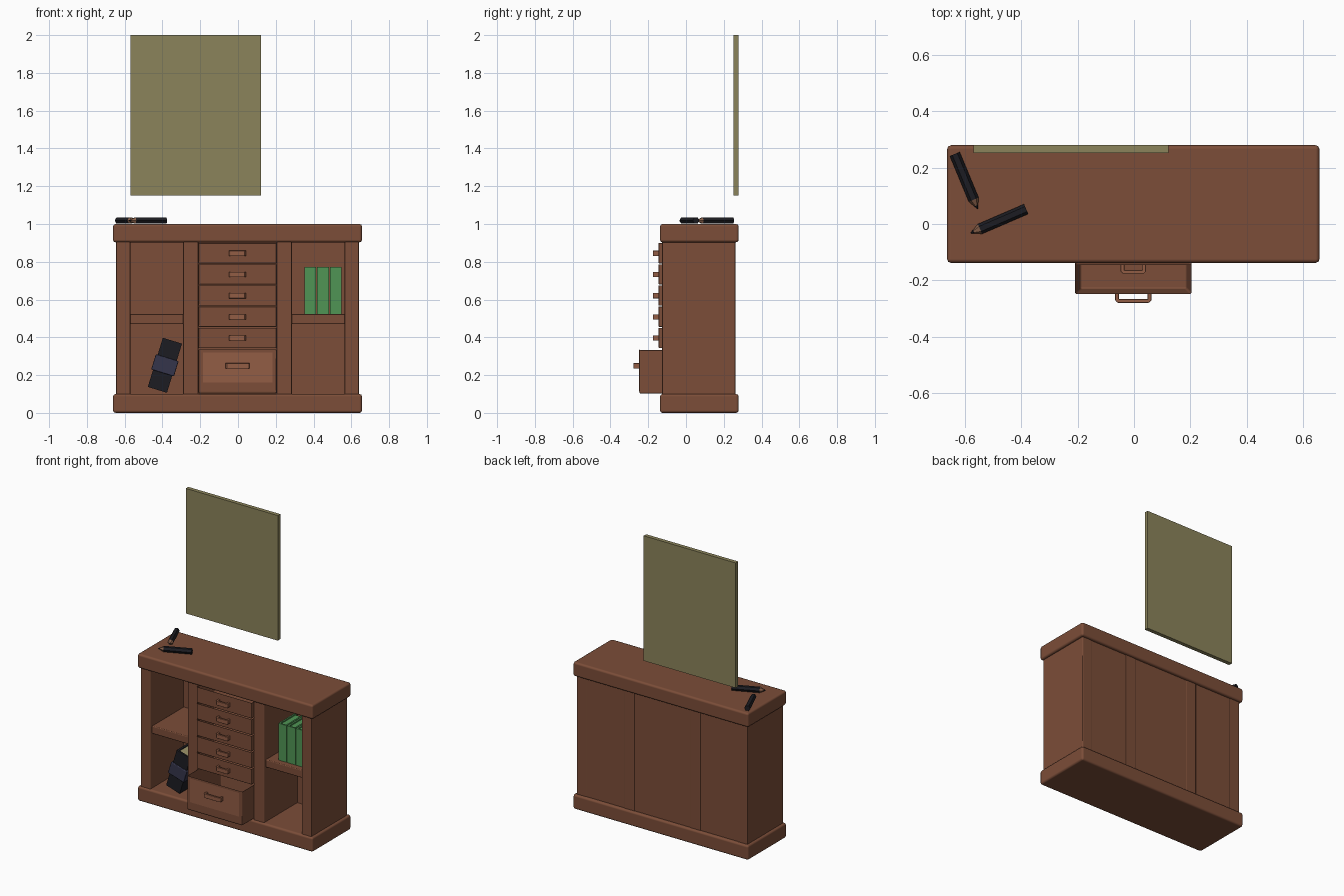
import bpy, bmesh, math
from mathutils import Vector

if "Cube" in bpy.data.objects:
    bpy.data.objects.remove(bpy.data.objects["Cube"])


def material(name, rgb):
    m = bpy.data.materials.new(name)
    m.diffuse_color = (*rgb, 1)
    m.use_nodes = True
    m.node_tree.nodes["Principled BSDF"].inputs["Base Color"].default_value = m.diffuse_color
    return m


WOOD = material("wood", (0.20, 0.075, 0.04))
LIGHT = material("light_wood", (0.29, 0.11, 0.06))
GREEN = material("green_cover", (0.08, 0.30, 0.09))
BLACK = material("black", (0.012, 0.012, 0.016))
PURPLE = material("dark_strap", (0.035, 0.035, 0.07))
OLIVE = material("olive", (0.26, 0.23, 0.105))
PAPER = material("paper", (0.33, 0.29, 0.14))
TIP = material("bare_wood", (0.25, 0.12, 0.07))


def finish(name, bm, mats, bevel=0.0, segments=2):
    bmesh.ops.recalc_face_normals(bm, faces=bm.faces)
    me = bpy.data.meshes.new(name)
    bm.to_mesh(me)
    bm.free()
    for m in mats:
        me.materials.append(m)
    ob = bpy.data.objects.new(name, me)
    bpy.context.collection.objects.link(ob)
    if bevel:
        for p in me.polygons:
            p.use_smooth = True
        mod = ob.modifiers.new("bevel", 'BEVEL')
        mod.width, mod.segments = bevel, segments
        mod.limit_method = 'ANGLE'
        mod.harden_normals = True
    return ob


def box_bm(x, y, z):
    bm = bmesh.new()
    bmesh.ops.create_cube(bm, size=1)
    for v in bm.verts:
        v.co = [(r[0] + r[1]) / 2 + c * (r[1] - r[0]) for r, c in zip((x, y, z), v.co)]
    return bm


def box(name, x, y, z, mat=WOOD, bevel=0.0):
    return finish(name, box_bm(x, y, z), [mat], bevel)


def prism(name, outline, z0, z1, mat, bevel=0.0):
    bm = bmesh.new()
    face = bm.faces.new([bm.verts.new((px, py, z0)) for px, py in outline])
    ext = bmesh.ops.extrude_face_region(bm, geom=[face])
    for v in ext["geom"]:
        if isinstance(v, bmesh.types.BMVert):
            v.co.z = z1
    return finish(name, bm, [mat], bevel)


# Carcass: plinth, top, uprights, back panels, shelves
box("plinth", (-0.662, 0.657), (-0.138, 0.279), (0, 0.10), bevel=0.014)
box("top_slab", (-0.662, 0.657), (-0.138, 0.279), (0.903, 1.0), bevel=0.014)
for name, x in (("left_side", (-0.645, -0.57)), ("left_divider", (-0.29, -0.21)),
                ("right_divider", (0.205, 0.285)), ("right_side", (0.565, 0.64))):
    box(name, x, (-0.126, 0.262), (0.09, 0.91), bevel=0.006)
for name, x in (("left", (-0.575, -0.285)), ("middle", (-0.215, 0.21)), ("right", (0.28, 0.57))):
    box(name + "_back_panel", x, (0.23, 0.259), (0.09, 0.91))
box("left_shelf", (-0.572, -0.288), (-0.11, 0.235), (0.47, 0.523), bevel=0.006)
box("right_shelf", (0.283, 0.567), (-0.11, 0.235), (0.47, 0.523), bevel=0.006)


# Drawers: hollow box with a U-shaped pull
def drawer(name, y, z, half, handle_z, panel=False):
    bm = box_bm((-0.209, 0.204), (y, y + 0.36), z)
    top = max(bm.faces, key=lambda f: f.calc_center_median().z)
    bmesh.ops.inset_region(bm, faces=[top], thickness=0.025)
    for v in top.verts:
        v.co.z = z[0] + 0.02
    if panel:
        front = min(bm.faces, key=lambda f: f.calc_center_median().y)
        bmesh.ops.inset_region(bm, faces=[front], thickness=0.032)
        front.material_index = 1
        for v in front.verts:
            v.co.z += 0.035 if v.co.z < 0.22 else 0.005
    finish(name, bm, [WOOD, LIGHT], 0.004 if not panel else 0.008)
    t, d, c = 0.013, 0.031, -0.0025
    u = [(c - half, y + 0.002), (c - half, y - d + 0.008), (c - half + 0.008, y - d),
         (c + half - 0.008, y - d), (c + half, y - d + 0.008), (c + half, y + 0.002),
         (c + half - t, y + 0.002), (c + half - t, y - d + t),
         (c - half + t, y - d + t), (c - half + t, y + 0.002)]
    prism(name + "_pull", u, handle_z - 0.014, handle_z + 0.014, LIGHT, 0.002)


for i in range(5):
    z0 = 0.342 + i * 0.1122
    drawer(f"drawer_{i + 1}", -0.145, (z0 + 0.001, z0 + 0.1105), 0.045, z0 + 0.054)
drawer("open_drawer", -0.248, (0.102, 0.338), 0.064, 0.249, panel=True)


# Books: wrap-around cover with recessed pages
def book(name, x, y, z, cover, paper, t):
    (a, b), (f, k) = x, y
    outline = [(a, k), (a, f), (b, f), (b, k), (b - t, k), (b - t, f + t), (a + t, f + t), (a + t, k)]
    c = prism(name + "_cover", outline, z[0], z[1], cover)
    p = box(name + "_pages", (a + t, b - t), (f + t, k - 0.008), (z[0] + 0.008, z[1] - 0.008), paper)
    return [c, p]


for i in range(3):
    x0 = 0.352 + i * 0.067
    book(f"green_book_{i + 1}", (x0, x0 + 0.062), (-0.07, 0.11), (0.523, 0.773), GREEN, GREEN, 0.01)

# Leaning book with a strap, modelled about its own centre
leaning = book("leaning_book", (-0.053, 0.053), (-0.09, 0.10), (-0.136, 0.136), BLACK, PAPER, 0.012)
leaning.append(box("book_strap", (-0.063, 0.063), (-0.10, 0.085), (-0.042, 0.042), PURPLE, 0.005))
for ob in leaning:
    ob.location = (-0.387, 0, 0.252)
    ob.rotation_euler.y = math.radians(17)


# Pencils: hexagonal body, bare wood cone and lead
def pencil(name, tip, butt):
    tip, butt = Vector((*tip, 1.018)), Vector((*butt, 1.018))
    axis = tip - butt
    length = axis.length
    bm = bmesh.new()
    rings = []
    for r, h in ((0.019, 0), (0.019, 0.83), (0.007, 0.94), (0.0008, 1)):
        rings.append([bm.verts.new((r * math.cos(k * math.pi / 3), r * math.sin(k * math.pi / 3),
                                    h * length)) for k in range(6)])
    for s in range(3):
        for k in range(6):
            n = (k + 1) % 6
            f = bm.faces.new((rings[s][k], rings[s][n], rings[s + 1][n], rings[s + 1][k]))
            f.material_index = 1 if s == 1 else 0
    bm.faces.new(rings[0])
    bm.faces.new(rings[3])
    ob = finish(name, bm, [BLACK, TIP])
    ob.location = butt
    ob.rotation_euler = axis.to_track_quat('Z', 'Y').to_euler()


pencil("pencil_1", (-0.554, 0.053), (-0.635, 0.248))
pencil("pencil_2", (-0.579, -0.032), (-0.382, 0.053))

# Wall board above the cabinet
box("wall_board", (-0.569, 0.123), (0.252, 0.279), (1.15, 2.0), OLIVE)
